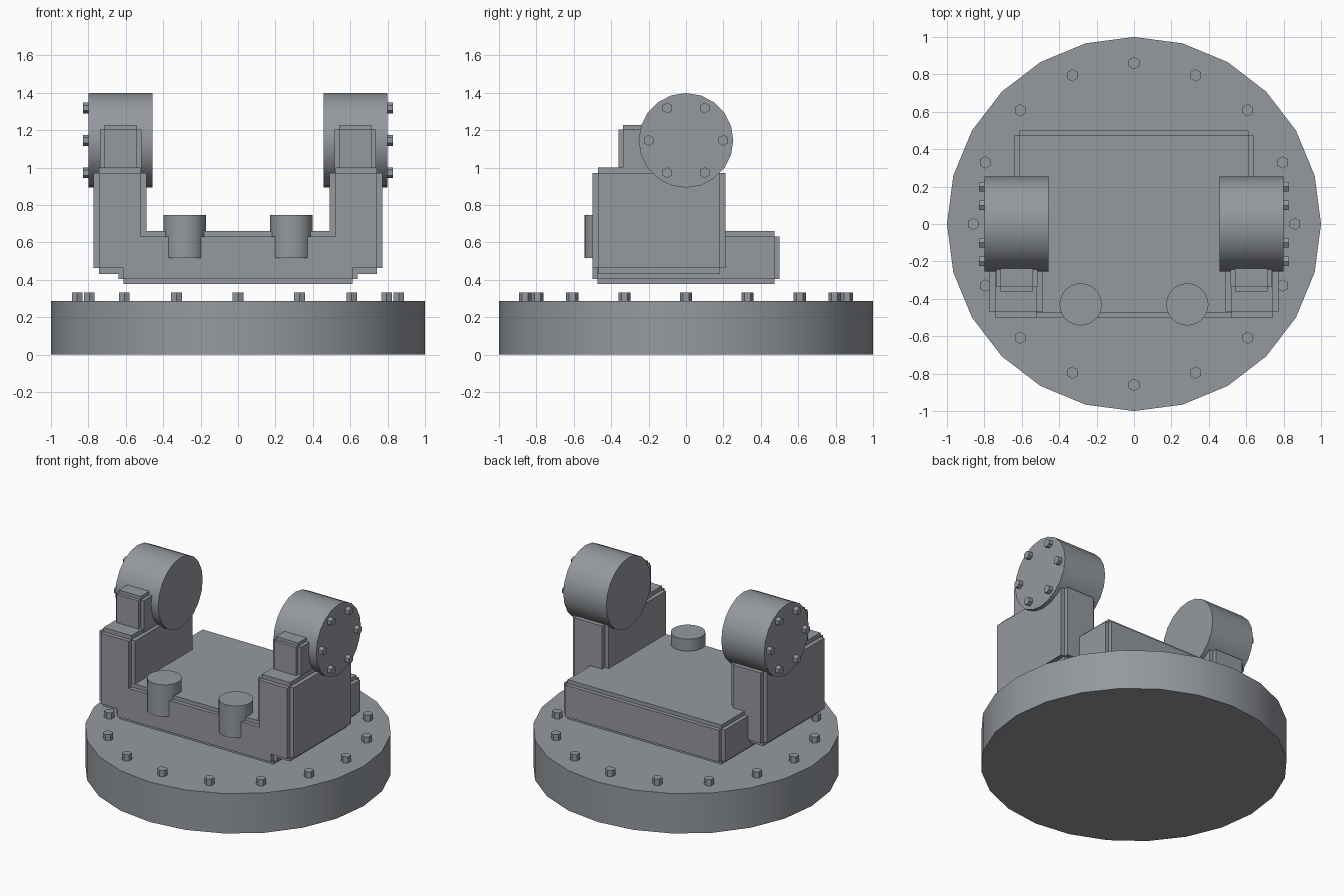
import bpy, bmesh, math
from mathutils import Matrix, Vector

if "Cube" in bpy.data.objects:
    bpy.data.objects.remove(bpy.data.objects["Cube"])

# dark cool grey for every part
metal = bpy.data.materials.new("dark_metal")
metal.diffuse_color = (0.30, 0.32, 0.345, 1)
metal.use_nodes = True
metal.node_tree.nodes["Principled BSDF"].inputs["Base Color"].default_value = metal.diffuse_color


def make_object(name, bm):
    mesh = bpy.data.meshes.new(name)
    bm.to_mesh(mesh)
    bm.free()
    mesh.materials.append(metal)
    ob = bpy.data.objects.new(name, mesh)
    bpy.context.collection.objects.link(ob)
    return ob


def cylinder(name, radius, depth, loc, sides=24, rot=None, smooth=True):
    bm = bmesh.new()
    mat = Matrix.Translation(loc) @ (rot or Matrix())
    bmesh.ops.create_cone(bm, cap_ends=True, segments=sides, radius1=radius,
                          radius2=radius, depth=depth, matrix=mat)
    ob = make_object(name, bm)
    if smooth:
        bpy.ops.object.select_all(action='DESELECT')
        bpy.context.view_layer.objects.active = ob
        ob.select_set(True)
        bpy.ops.object.shade_smooth_by_angle(angle=math.radians(35))
    return ob


def stepped_box(name, lo, hi, step):
    """Box whose edges are cut back in a square rebate."""
    lo, hi = Vector(lo), Vector(hi)
    bm = bmesh.new()
    mat = Matrix.Translation((lo + hi) / 2) @ Matrix.Diagonal((*(hi - lo), 1))
    bmesh.ops.create_cube(bm, size=1, matrix=mat)
    ob = make_object(name, bm)
    bevel = ob.modifiers.new("stepped_edge", 'BEVEL')
    bevel.width = step
    bevel.segments = 2
    bevel.profile = 0.0
    bevel.limit_method = 'NONE'
    return ob


# round base with a ring of hex bolts
cylinder("base_disc", 1.0, 0.287, (0, 0, 0.1435))
for i in range(16):
    a = math.tau * i / 16
    cylinder("base_bolt", 0.033, 0.065,
             (0.86 * math.cos(a), 0.86 * math.sin(a), 0.299), 6, smooth=False)

# floating platform of the yoke
stepped_box("platform", (-0.64, -0.5, 0.376), (0.64, 0.5, 0.66), 0.028)

to_x = Matrix.Rotation(math.pi / 2, 4, 'Y')
for s, side in ((-1, "left"), (1, "right")):
    def span(a, b):
        return sorted((s * a, s * b))

    # upright arm and the small block on top of it
    x0, x1 = span(0.49, 0.772)
    stepped_box(side + "_arm", (x0, -0.5, 0.432), (x1, 0.21, 1.0), 0.03)
    x0, x1 = span(0.515, 0.738)
    stepped_box(side + "_arm_block", (x0, -0.36, 0.9), (x1, 0.13, 1.226), 0.024)

    # pivot drum with bolted outer cap
    cylinder(side + "_pivot_drum", 0.253, 0.342, (s * 0.629, 0, 1.145), 20, to_x)
    for i in range(6):
        a = math.tau * i / 6
        cylinder(side + "_pivot_bolt", 0.029, 0.06,
                 (s * 0.80, 0.2 * math.cos(a), 1.145 + 0.2 * math.sin(a)), 6,
                 to_x @ Matrix.Rotation(math.pi / 6, 4, 'Z'), smooth=False)

    # vertical canister on the front edge
    cylinder(side + "_canister", 0.113, 0.23, (s * 0.285, -0.43, 0.631))
